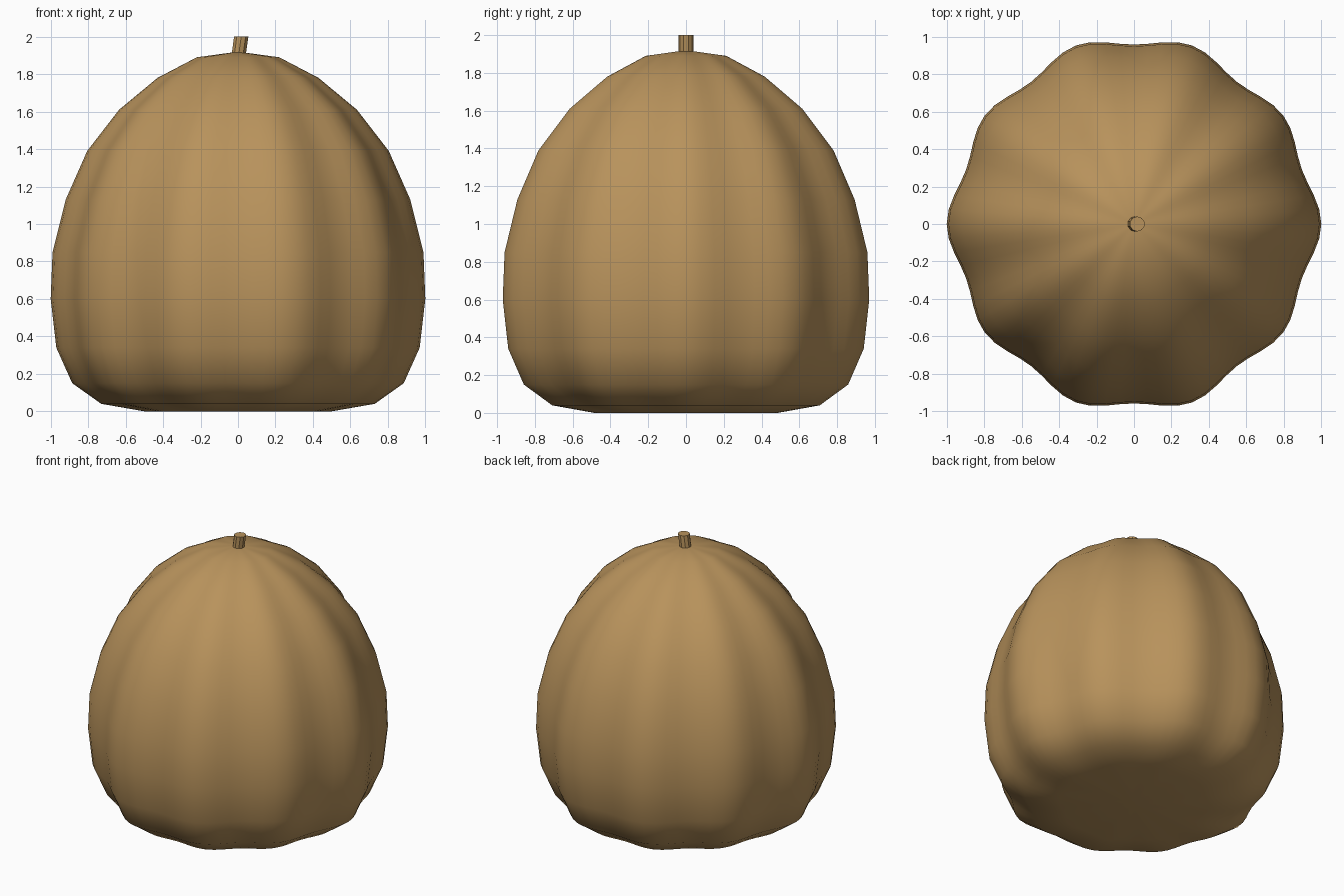
import bpy, bmesh, math
from mathutils import Matrix

if "Cube" in bpy.data.objects:
    bpy.data.objects.remove(bpy.data.objects["Cube"])

skin = bpy.data.materials.new("tan_skin")
skin.diffuse_color = (0.48, 0.29, 0.107, 1)
skin.use_nodes = True
skin.node_tree.nodes["Principled BSDF"].inputs["Base Color"].default_value = skin.diffuse_color

SEGMENTS = 80
# radius and height from the base rim to the crown
PROFILE = [(0.50, 0.0), (0.73, 0.04), (0.885, 0.15), (0.97, 0.34), (1.0, 0.60),
           (0.99, 0.85), (0.92, 1.13), (0.805, 1.39), (0.635, 1.61),
           (0.43, 1.78), (0.22, 1.89)]


def rib(a):
    """Radius factor giving ten soft lobes, slightly uneven around the body."""
    return (0.969 + 0.026 * math.cos(10 * a) + 0.010 * math.cos(4 * a)
            - 0.005 * math.cos(2 * a))


def finish(bm, name):
    bmesh.ops.recalc_face_normals(bm, faces=bm.faces)
    mesh = bpy.data.meshes.new(name)
    bm.to_mesh(mesh)
    bm.free()
    mesh.materials.append(skin)
    ob = bpy.data.objects.new(name, mesh)
    bpy.context.collection.objects.link(ob)
    return ob


# ribbed body: stacked lobed rings closed by fans at the base and crown
bm = bmesh.new()
angles = [2 * math.pi * i / SEGMENTS for i in range(SEGMENTS)]
rings = [[bm.verts.new((r * rib(a) * math.cos(a), r * rib(a) * math.sin(a), z))
          for a in angles] for r, z in PROFILE]
base = bm.verts.new((0, 0, 0))
crown = bm.verts.new((0, 0, 1.92))
for i in range(SEGMENTS):
    j = (i + 1) % SEGMENTS
    for low, high in zip(rings, rings[1:]):
        bm.faces.new((low[i], low[j], high[j], high[i]))
    bm.faces.new((base, rings[0][j], rings[0][i]))
    bm.faces.new((rings[-1][i], rings[-1][j], crown))
for f in bm.faces:
    f.smooth = True
finish(bm, "gourd_body")

# short stem leaning slightly to the side
bm = bmesh.new()
bmesh.ops.create_cone(bm, cap_ends=True, segments=10, radius1=0.04, radius2=0.04,
                      depth=0.12, matrix=Matrix.Translation((0, 0, 1.94)))
for v in bm.verts:
    v.co.x += 0.006 + (v.co.z - 1.92) * 0.14
finish(bm, "stem")
